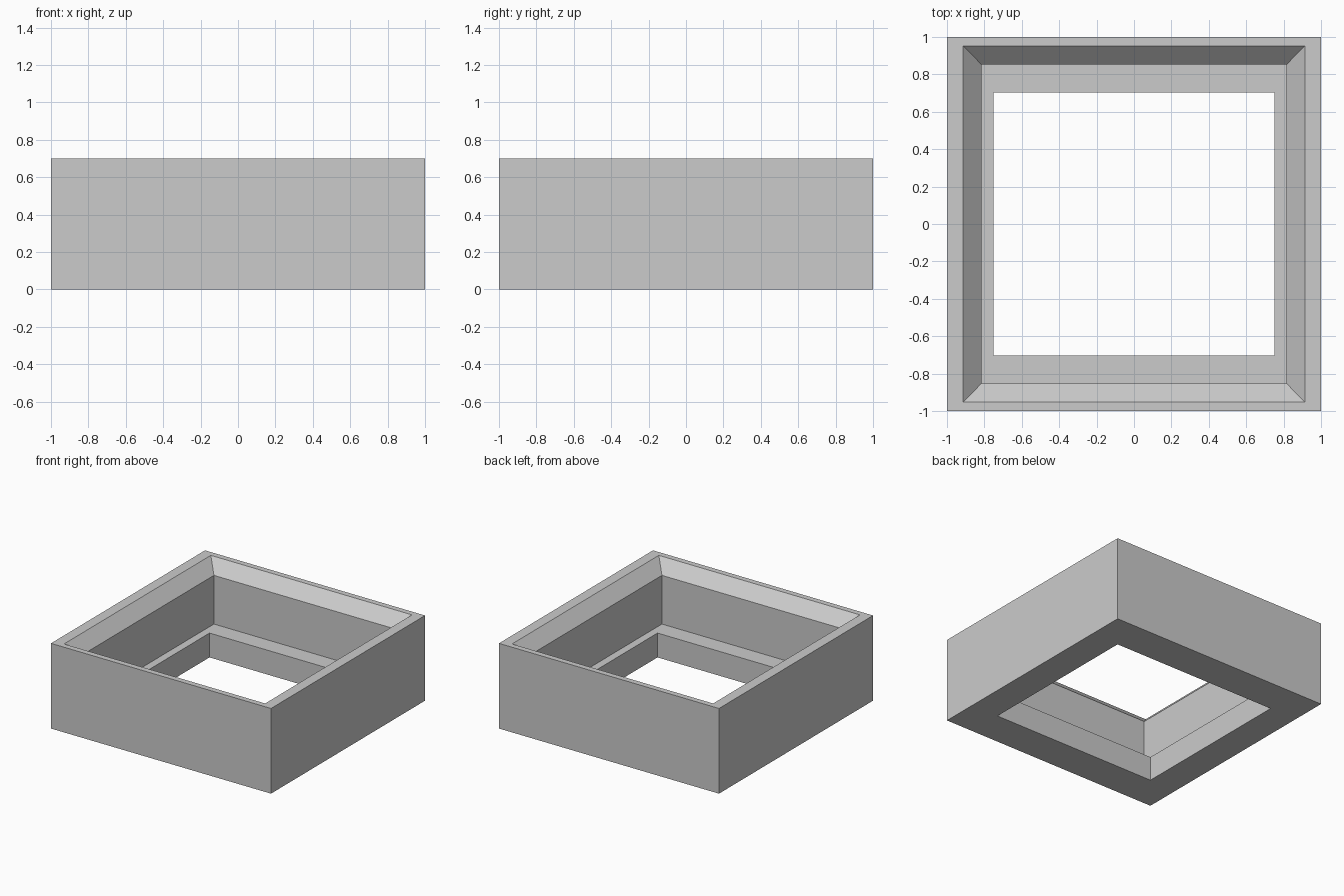
import bpy
import bmesh

cube = bpy.data.objects.get("Cube")
if cube:
    bpy.data.objects.remove(cube, do_unlink=True)

# Plain grey finish
grey = bpy.data.materials.new("light_grey")
grey.use_nodes = True
colour = (0.6, 0.6, 0.6, 1)
grey.diffuse_color = colour
grey.node_tree.nodes["Principled BSDF"].inputs["Base Color"].default_value = colour

# Wall section as (half width, half depth, height): outside, rim, chamfer, ledge, opening
section = [
    (1, 1, 0),
    (1, 1, 0.7),
    (0.914, 0.953, 0.7),
    (0.816, 0.853, 0.6),
    (0.816, 0.853, 0.2),
    (0.752, 0.704, 0.2),
    (0.752, 0.704, 0),
]
corners = [(-1, -1), (1, -1), (1, 1), (-1, 1)]

# Sweep the section around the four mitred corners
bm = bmesh.new()
rings = [[bm.verts.new((sx * w, sy * d, z)) for sx, sy in corners] for w, d, z in section]
for i, ring in enumerate(rings):
    following = rings[(i + 1) % len(rings)]
    for k in range(4):
        n = (k + 1) % 4
        bm.faces.new((ring[k], ring[n], following[n], following[k]))
bmesh.ops.recalc_face_normals(bm, faces=bm.faces)

mesh = bpy.data.meshes.new("square_frame")
bm.to_mesh(mesh)
bm.free()
mesh.materials.append(grey)
frame = bpy.data.objects.new("square_frame", mesh)
bpy.context.collection.objects.link(frame)
